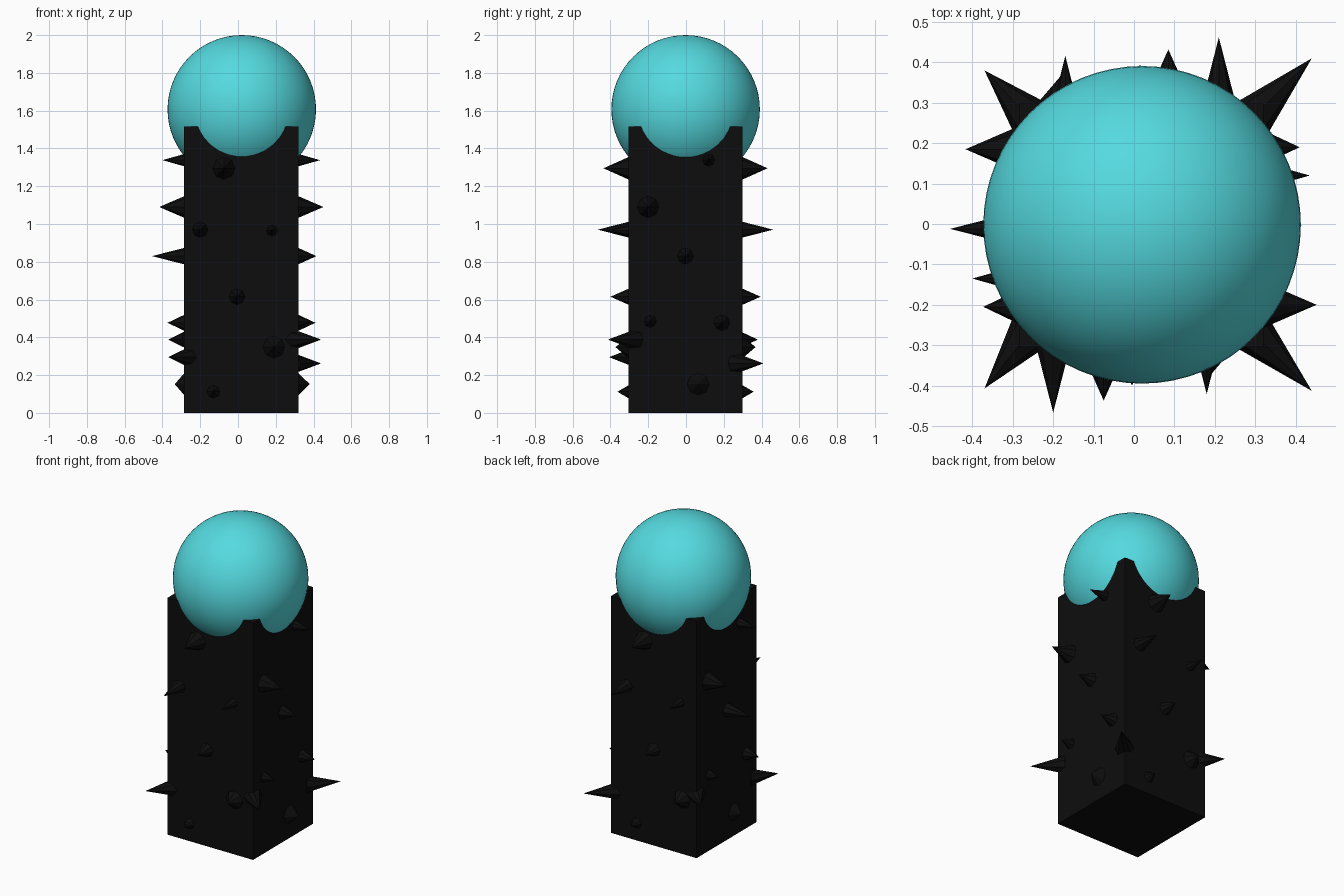
import bpy, math
from mathutils import Vector

if "Cube" in bpy.data.objects:
    bpy.data.objects.remove(bpy.data.objects["Cube"])


def material(name, rgb):
    m = bpy.data.materials.new(name)
    m.diffuse_color = (*rgb, 1)
    m.use_nodes = True
    m.node_tree.nodes["Principled BSDF"].inputs["Base Color"].default_value = m.diffuse_color
    return m


black = material("black", (0.004, 0.004, 0.004))
teal = material("turquoise", (0.09, 0.70, 0.74))


def finish(name, mat):
    o = bpy.context.object
    o.name = name
    o.data.materials.append(mat)
    return o


# square post
CX, CY = 0.0175, -0.0025
bpy.ops.mesh.primitive_cube_add(size=1, location=(CX, CY, 0.7575))
post = finish("post", black)
post.scale = (0.605, 0.605, 1.515)

# ball sunk into the top of the post
bpy.ops.mesh.primitive_uv_sphere_add(segments=64, ring_count=32, radius=0.393,
                                     location=(0.02, -0.002, 1.607))
finish("ball", teal)
bpy.ops.object.shade_smooth()


def spike(name, base, tip, r):
    # cone from base to tip, sunk slightly below the base point
    base, tip = Vector(base), Vector(tip)
    d = tip - base
    bpy.ops.mesh.primitive_cone_add(vertices=8, radius1=r, radius2=0, depth=d.length,
                                    location=(base + tip) / 2)
    o = finish(name, black)
    o.rotation_euler = d.to_track_quat('Z', 'Y').to_euler()


# front spikes (x, z, radius, reach), repeated half a turn round on the back
FRONT = [(-0.075, 1.295, 0.06, 0.132), (-0.2, 0.97, 0.042, 0.162),
         (0.18, 0.965, 0.03, 0.116), (-0.005, 0.615, 0.043, 0.095),
         (0.19, 0.348, 0.06, 0.068), (-0.13, 0.112, 0.035, 0.058)]
for i, (x, z, r, h) in enumerate(FRONT):
    spike(f"front_spike_{i}", (x, -0.303, z), (x, -0.305 - h, z), r)
    spike(f"back_spike_{i}", (0.01 - x, 0.298, z), (0.01 - x, 0.3 + h, z), r)

# right spikes (y, z, radius, right reach, left reach), repeated on the left
SIDE = [(0.12, 1.338, 0.033, 0.115, 0.115), (-0.2, 1.09, 0.058, 0.132, 0.132),
        (-0.003, 0.83, 0.044, 0.095, 0.17), (-0.19, 0.485, 0.034, 0.07, 0.07),
        (0.19, 0.477, 0.043, 0.09, 0.088), (0.065, 0.152, 0.06, 0.06, 0.05)]
for i, (y, z, r, hr, hl) in enumerate(SIDE):
    spike(f"right_spike_{i}", (0.318, y, z), (0.32 + hr, y, z), r)
    spike(f"left_spike_{i}", (-0.283, -0.015 - y, z), (-0.285 - hl, -0.015 - y, z), r)

# diagonal spikes on the four corners
CORNERS = [(0.44, 0.41, 0.262), (0.44, -0.413, 0.388),
           (-0.37, 0.38, 0.388), (-0.37, -0.407, 0.295)]
for i, (x, y, z) in enumerate(CORNERS):
    sx, sy = math.copysign(1, x), math.copysign(1, y)
    spike(f"corner_spike_{i}", (CX + sx * 0.275, CY + sy * 0.265, z), (x, y, z), 0.055)
